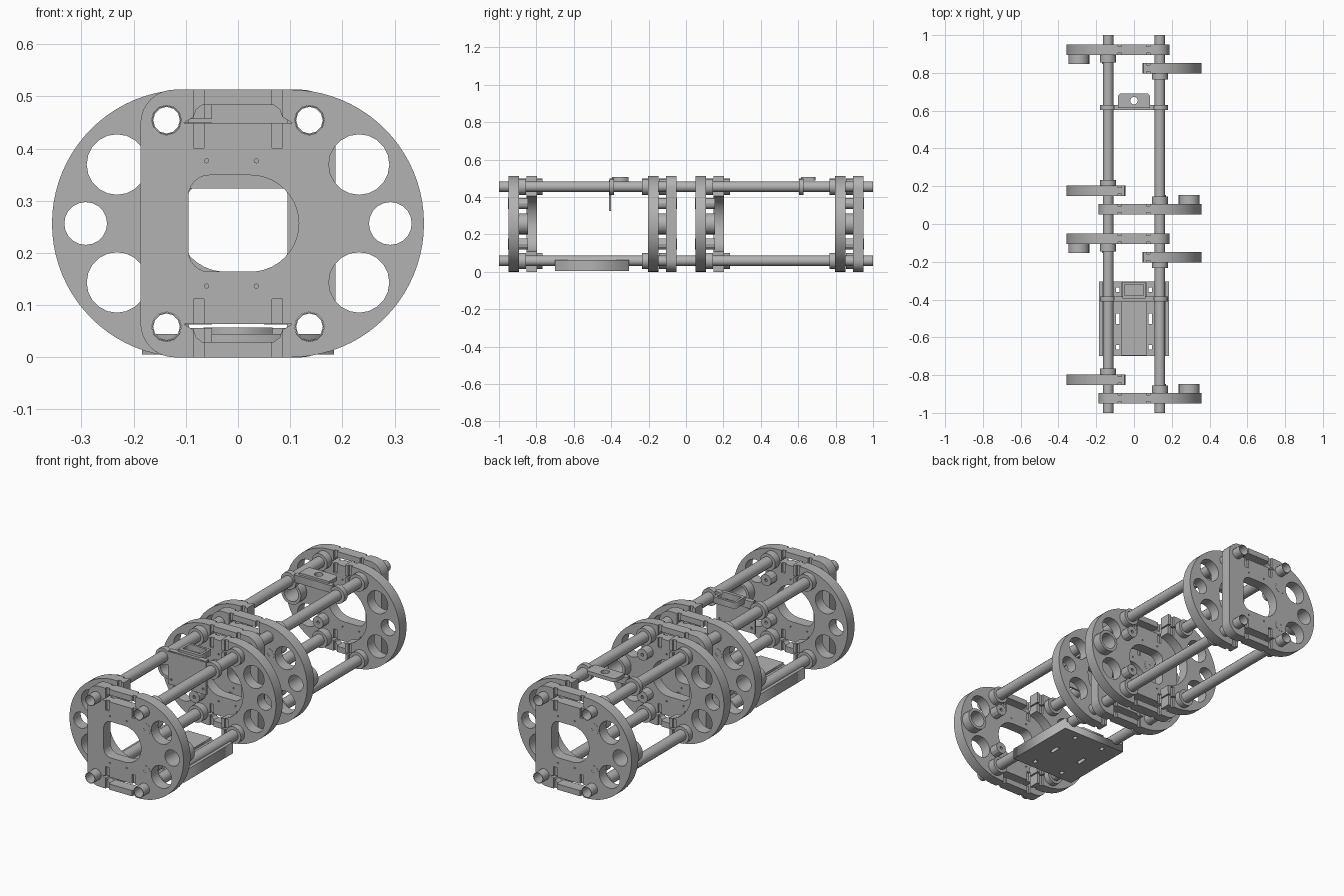
import bpy, bmesh, math
from mathutils import Matrix, Vector

cube = bpy.data.objects.get("Cube")
if cube:
    bpy.data.objects.remove(cube, do_unlink=True)

grey = bpy.data.materials.new("mid grey")
grey.use_nodes = True
COLOUR = (0.45, 0.45, 0.45, 1)
grey.diffuse_color = COLOUR
grey.node_tree.nodes["Principled BSDF"].inputs["Base Color"].default_value = COLOUR

MID = 0.2565                       # half height of the end plates
RODS = [(sx * 0.137, MID + sz * 0.198) for sx in (-1, 1) for sz in (-1, 1)]


def arc(cx, cy, r, start, end, n):
    angles = [math.radians(start + (end - start) * i / n) for i in range(n + 1)]
    return [(cx + r * math.cos(a), cy + r * math.sin(a)) for a in angles]


def ring(cx, cy, r, n=20):
    return arc(cx, cy, r, 0, 360, n)[:-1]


def rect(x0, x1, y0, y1):
    return [(x0, y0), (x1, y0), (x1, y1), (x0, y1)]


def flip(loop):
    return [(x, 2 * MID - z) for x, z in loop]


def finish(name, mesh, smooth=True):
    mesh.materials.clear()
    mesh.materials.append(grey)
    obj = bpy.data.objects.new(name, mesh)
    bpy.context.collection.objects.link(obj)
    if smooth:
        bpy.ops.object.select_all(action='DESELECT')
        obj.select_set(True)
        bpy.context.view_layer.objects.active = obj
        bpy.ops.object.shade_smooth_by_angle(angle=math.radians(25))
    return obj


def prism(name, loops, a, b, axis='Y', cutter=None, smooth=True):
    """Extrude an outline with holes from a to b along an axis."""
    curve = bpy.data.curves.new(name, 'CURVE')
    curve.dimensions, curve.fill_mode = '2D', 'BOTH'
    curve.extrude = (b - a) / 2
    for loop in loops:
        spline = curve.splines.new('POLY')
        spline.points.add(len(loop) - 1)
        for p, (u, v) in zip(spline.points, loop):
            p.co = (u, v, 0, 1)
        spline.use_cyclic_u = True
    temp = bpy.data.objects.new(name, curve)
    bpy.context.collection.objects.link(temp)
    mesh = bpy.data.meshes.new_from_object(
        temp.evaluated_get(bpy.context.evaluated_depsgraph_get()))
    bpy.data.objects.remove(temp)
    mid = (a + b) / 2
    if axis == 'Y':
        mesh.transform(Matrix.Translation((0, mid, 0)) @ Matrix.Rotation(math.pi / 2, 4, 'X'))
    else:
        mesh.transform(Matrix.Translation((0, 0, mid)))
    bm = bmesh.new()
    bm.from_mesh(mesh)
    bmesh.ops.remove_doubles(bm, verts=bm.verts, dist=1e-5)
    bmesh.ops.recalc_face_normals(bm, faces=bm.faces)
    bm.to_mesh(mesh)
    bm.free()
    if cutter:
        mesh = cut(mesh, cutter)
    return finish(name, mesh, smooth)


def cut(mesh, cutter):
    temp = bpy.data.objects.new("temp", mesh)
    bpy.context.collection.objects.link(temp)
    mod = temp.modifiers.new("grooves", 'BOOLEAN')
    mod.operation, mod.solver, mod.object = 'DIFFERENCE', 'EXACT', cutter
    bpy.context.view_layer.update()
    result = bpy.data.meshes.new_from_object(
        temp.evaluated_get(bpy.context.evaluated_depsgraph_get()))
    bpy.data.objects.remove(temp)
    return result


def box(name, x, y, z):
    return prism(name, [rect(*x, *y)], *z, axis='Z', smooth=False)


def groove_cutter(y0, y1):
    """Strap grooves on both faces of a plate, above and below."""
    bm = bmesh.new()
    for x in (-0.075, 0.075):
        for y in (y0, y1):
            for z in (0.05, 2 * MID - 0.05):
                m = Matrix.Translation((x, y, z)) @ Matrix.Diagonal((0.02, 0.022, 0.124, 1))
                bmesh.ops.create_cube(bm, size=1, matrix=m)
    mesh = bpy.data.meshes.new("groove_cutter")
    bm.to_mesh(mesh)
    bm.free()
    obj = bpy.data.objects.new("groove_cutter", mesh)
    bpy.context.collection.objects.link(obj)
    obj.hide_render = True
    obj.hide_viewport = False
    return obj


def side_holes(s):
    return [ring(s * 0.232, MID + 0.113, 0.058), ring(s * 0.232, MID - 0.113, 0.058),
            ring(s * 0.292, MID, 0.041)]


# End plate: round on one side, squared on the other
A0, A1 = -0.45, -0.394
outline = (arc(0.1, MID, MID, -90, 90, 40) + arc(-0.122, 2 * MID - 0.065, 0.065, 90, 180, 8)
           + arc(-0.122, 0.065, 0.065, 180, 270, 8))
window = (arc(0.024, MID, 0.0925, -90, 90, 20) + arc(-0.055, 0.309, 0.04, 90, 180, 6)
          + arc(-0.055, 0.204, 0.04, 180, 270, 6))
slot = [(-0.104, 0.064), (-0.085, 0.052), (-0.08, 0.038), (-0.068, 0.029),
        (0.068, 0.029), (0.08, 0.038), (0.085, 0.052), (0.104, 0.064)]
pins = [ring(x, MID + s * 0.12, 0.004, 8) for x in (-0.06, 0.035) for s in (-1, 1)]
rod_holes = [ring(x, z, 0.0285, 12) for x, z in RODS]
cutter = groove_cutter(A0, A1)
plate = prism("end_plate", [outline, window, slot, flip(slot)] + side_holes(1) + rod_holes + pins,
              A0, A1, cutter=cutter)
bpy.data.objects.remove(cutter)

# Half plate: C shape with split clamp arms
C0, C1 = -0.353, -0.297
top_end = [(-0.05, 2 * MID), (-0.05, 0.457), (-0.104, 0.457), (-0.104, 0.45), (-0.05, 0.45)]
half_outline = (arc(-0.1, MID, MID, 270, 90, 40) + top_end
                + arc(-0.02, MID, 0.15, 100, 260, 24) + flip(top_end)[::-1])
cutter = groove_cutter(C0, C1)
half = prism("half_plate", [half_outline] + side_holes(-1) + rod_holes[:2], C0, C1, cutter=cutter)
bpy.data.objects.remove(cutter)

# Bosses and collars behind the plates
station = [plate, half,
           prism("side_boss", [ring(0.292, MID, 0.056), ring(0.292, MID, 0.041)], A1, -0.346)]
for s in (-1, 1):
    z = MID + s * 0.108
    station.append(prism("screw_boss", [ring(0.14, z, 0.03, 12), ring(0.14, z, 0.008, 8)],
                         A0 - 0.001, -0.346))
for x, z in RODS:
    y0, y1 = (A1, -0.355) if x > 0 else (C1, -0.266)
    station.append(prism("rod_collar", [ring(x, z, 0.043), ring(x, z, 0.0285, 12)], y0, y1))

# Place the plate set at both ends of both modules
for centre in (-0.5, 0.5):
    for turn in (0, math.pi):
        first = centre < 0 and turn == 0
        for part in station:
            obj = part if first else part.copy()
            if not first:
                bpy.context.collection.objects.link(obj)
            obj.rotation_euler.z = turn
            obj.location.y = centre

# Long hollow rods
for x, z in RODS:
    prism("rod", [ring(x, z, 0.028, 12), ring(x, z, 0.0255, 12)], -1, 1, smooth=False)

# Clip brackets across the upper rods
for y in (-0.41, 0.603):
    for s in (-1, 1):
        x, z = s * 0.137, MID + 0.198
        prism("rod_clip", [ring(x, z, 0.043), ring(x, z, 0.028, 12)], y, y + 0.026)
    box("clip_bar", (-0.105, 0.105), (y, y + 0.026), (0.457, 0.495))

# Rear mounting tab
tab = [(-0.085, 0.615), (0.085, 0.615)] + arc(0.065, 0.672, 0.02, 0, 90, 5) \
    + arc(-0.065, 0.672, 0.02, 90, 180, 5)
prism("mount_tab", [tab, ring(0, 0.653, 0.02)], 0.487, 0.506, axis='Z')

# Front frame and hanging panel
prism("holder_frame", [rect(-0.062, 0.062, -0.395, -0.308), rect(-0.05, 0.05, -0.378, -0.32)],
      0.475, 0.507, axis='Z', smooth=False)
prism("hanging_panel", [rect(-0.108, 0.108, 0.324, 0.49), ring(-0.09, 0.35, 0.006, 8),
                        ring(0.09, 0.35, 0.006, 8)], -0.412, -0.402)

# Tray on the lower rods
slots = [rect(s * 0.085 - 0.009, s * 0.085 + 0.009, y, y + d)
         for s in (-1, 1) for y, d in ((-0.53, 0.056), (-0.665, 0.025), (-0.36, 0.025))]
prism("tray_base", [rect(-0.184, 0.184, -0.7, -0.305)] + slots, 0.005, 0.045, axis='Z', smooth=False)
box("tray_bed", (-0.066, 0.066), (-0.695, -0.31), (0.045, 0.057))
for s in (-1, 1):
    box("tray_wall", sorted((s * 0.168, s * 0.184)), (-0.7, -0.305), (0.045, 0.062))
